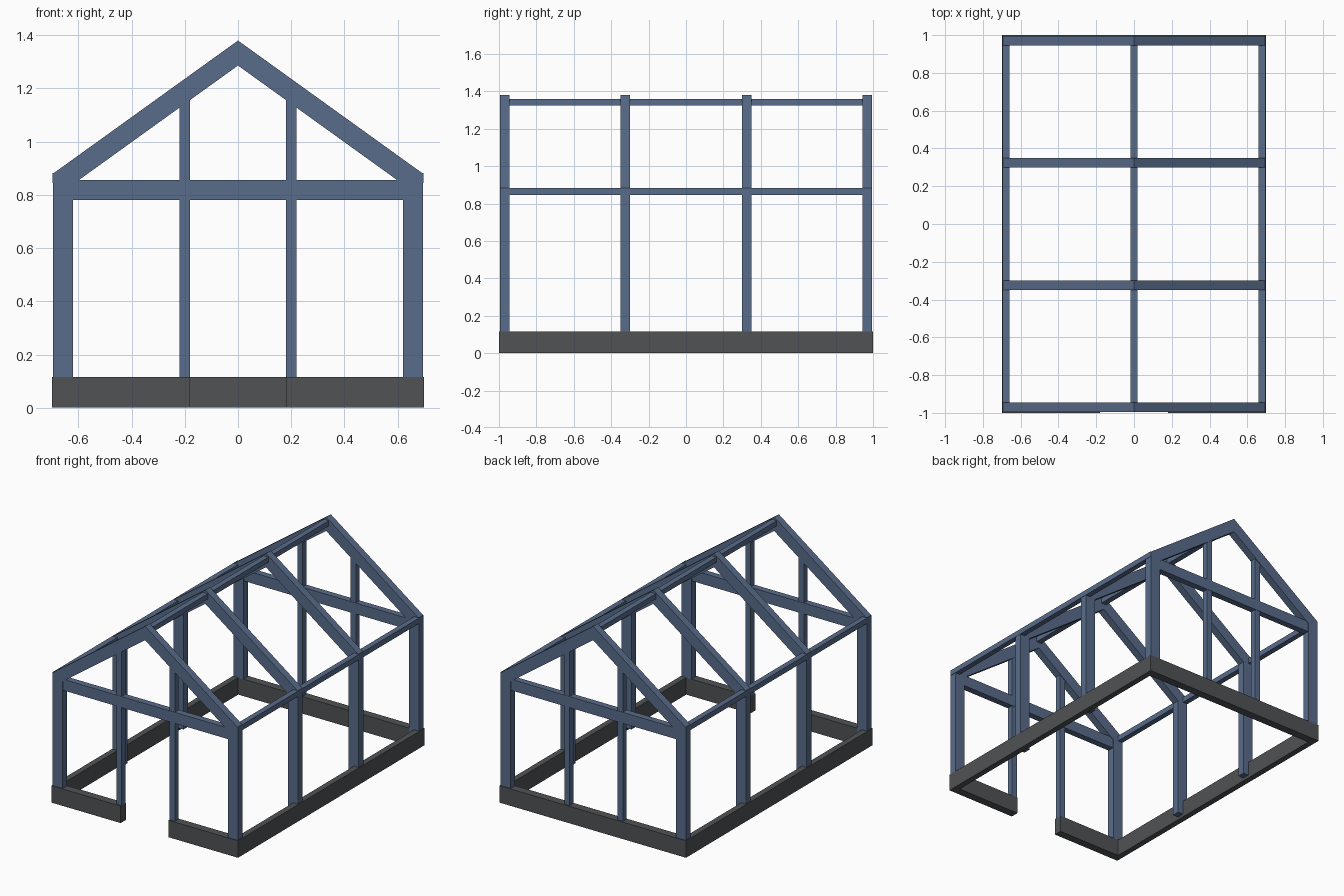
import bpy, bmesh

if "Cube" in bpy.data.objects:
    bpy.data.objects.remove(bpy.data.objects["Cube"])


def material(name, rgb):
    m = bpy.data.materials.new(name)
    m.diffuse_color = (*rgb, 1)
    m.use_nodes = True
    m.node_tree.nodes["Principled BSDF"].inputs["Base Color"].default_value = m.diffuse_color
    return m


FRAME = material("blue_grey_frame", (0.098, 0.150, 0.255))
BASE = material("dark_grey_base", (0.080, 0.085, 0.090))


def finish(name, bm, mat):
    bmesh.ops.recalc_face_normals(bm, faces=bm.faces)
    me = bpy.data.meshes.new(name)
    bm.to_mesh(me)
    bm.free()
    me.materials.append(mat)
    ob = bpy.data.objects.new(name, me)
    bpy.context.collection.objects.link(ob)
    return ob


def extrude_y(name, profile, y0, y1, mat):
    """Extrude an (x, z) profile from y0 to y1."""
    bm = bmesh.new()
    face = bm.faces.new([bm.verts.new((x, y0, z)) for x, z in profile])
    new = bmesh.ops.extrude_face_region(bm, geom=[face])["geom"]
    verts = [v for v in new if isinstance(v, bmesh.types.BMVert)]
    bmesh.ops.translate(bm, verts=verts, vec=(0, y1 - y0, 0))
    return finish(name, bm, mat)


def box(name, x0, x1, y0, y1, z0, z1, mat):
    return extrude_y(name, [(x0, z0), (x1, z0), (x1, z1), (x0, z1)], y0, y1, mat)


W, BASE_H, EAVE, RIDGE = 0.695, 0.115, 0.88, 1.38
SLOPE = (RIDGE - EAVE) / W
INNER_X, INNER_APEX = 0.62, 1.286


def under_rafter(x):
    return INNER_APEX - SLOPE * abs(x)


# Low plinth, open at the front doorway
for s, side in ((-1, "left"), (1, "right")):
    xs = sorted((s * 0.7, s * 0.66))
    box(f"base_{side}", *xs, -1, 1, 0, BASE_H, BASE)
    xs = sorted((s * 0.66, s * 0.18))
    box(f"base_front_{side}", *xs, -1, -0.945, 0, BASE_H, BASE)
box("base_back", -0.66, 0.66, 0.945, 1, 0, BASE_H, BASE)

# Four house-shaped portal frames
half = [(W, 0.02), (W, EAVE), (0, RIDGE)]
inner = [(INNER_X, under_rafter(INNER_X)), (INNER_X, 0.02)]
profile = (half + [(-x, z) for x, z in half[1::-1]]
           + [(-x, z) for x, z in inner[::-1]] + [(0, INNER_APEX)] + inner)
for i, y in enumerate((-0.97, -0.325, 0.325, 0.97)):
    extrude_y(f"portal_frame_{i + 1}", profile, y - 0.025, y + 0.025, FRAME)

# Gable tie beams and studs
for y, end in ((-0.97, "front"), (0.97, "back")):
    box(f"tie_beam_{end}", -0.625, 0.625, y - 0.022, y + 0.022, 0.78, 0.855, FRAME)
    for s, side in ((-1, "left"), (1, "right")):
        a, b = sorted((s * 0.18, s * 0.22))
        extrude_y(f"stud_{end}_{side}",
                  [(a, BASE_H), (b, BASE_H), (b, under_rafter(b) + 0.01),
                   (a, under_rafter(a) + 0.01)], y - 0.02, y + 0.02, FRAME)

# Ridge and eave rails
box("ridge_beam", -0.019, 0.019, -0.99, 0.99, 1.325, 1.36, FRAME)
for s, side in ((-1, "left"), (1, "right")):
    a, b = sorted((s * 0.66, s * 0.697))
    box(f"eave_beam_{side}", a, b, -0.993, 0.993, 0.845, 0.882, FRAME)
